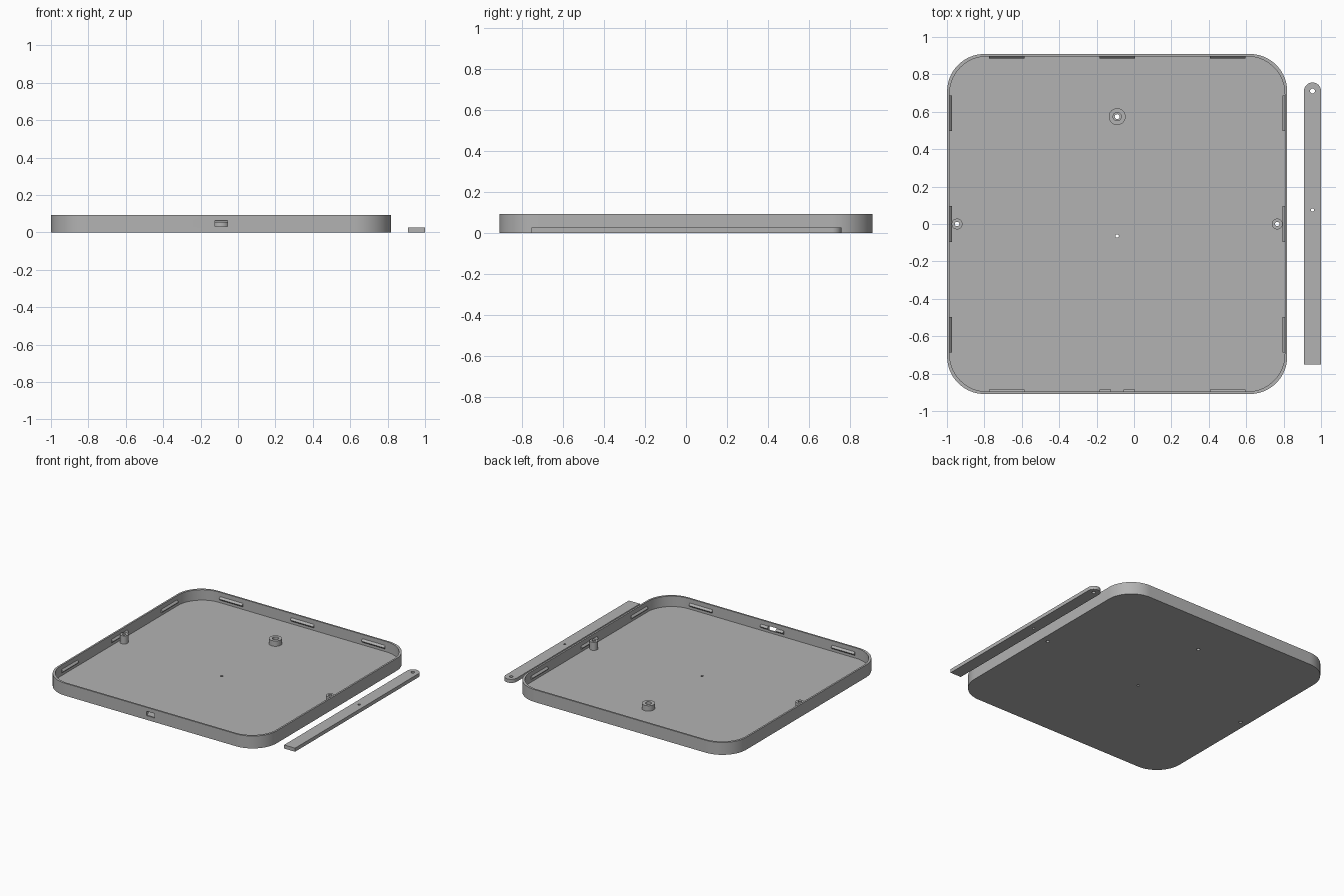
import bpy, bmesh, math
from mathutils import Matrix

if "Cube" in bpy.data.objects:
    bpy.data.objects.remove(bpy.data.objects["Cube"])

CX = -0.09            # tray centre in x
HALF, WALL = 0.909, 0.013
FLOOR, TOP = 0.015, 0.093
POST_X, BOSS_Y = 0.856, 0.574

grey = bpy.data.materials.new("light grey")
grey.diffuse_color = (0.45, 0.45, 0.45, 1)
grey.use_nodes = True
grey.node_tree.nodes["Principled BSDF"].inputs["Base Color"].default_value = grey.diffuse_color


def link(name, mesh):
    ob = bpy.data.objects.new(name, mesh)
    bpy.context.collection.objects.link(ob)
    mesh.materials.clear()
    mesh.materials.append(grey)
    return ob


def arc(cx, cy, r, a0, a1, n):
    return [(cx + r * math.cos(math.radians(a0 + (a1 - a0) * i / n)),
             cy + r * math.sin(math.radians(a0 + (a1 - a0) * i / n))) for i in range(n + 1)]


def circle(cx, cy, r, n=32):
    return arc(cx, cy, r, 0, 360, n)[:-1]


def rounded_square(half, r):
    c, pts = half - r, []
    for k, (sx, sy) in enumerate([(1, 1), (-1, 1), (-1, -1), (1, -1)]):
        pts += arc(CX + sx * c, sy * c, r, 90 * k, 90 * k + 90, 20)
    return pts


def prism(name, loops, z0, z1):
    """Extrude an outline; any further loops become holes."""
    cu = bpy.data.curves.new(name, 'CURVE')
    cu.dimensions, cu.fill_mode, cu.extrude = '2D', 'BOTH', (z1 - z0) / 2
    for pts in loops:
        sp = cu.splines.new('POLY')
        sp.points.add(len(pts) - 1)
        for p, (x, y) in zip(sp.points, pts):
            p.co = (x, y, 0, 1)
        sp.use_cyclic_u = True
    tmp = bpy.data.objects.new("outline", cu)
    bpy.context.collection.objects.link(tmp)
    bpy.context.view_layer.update()
    me = bpy.data.meshes.new_from_object(tmp.evaluated_get(bpy.context.evaluated_depsgraph_get()))
    bpy.data.objects.remove(tmp)
    bm = bmesh.new()
    bm.from_mesh(me)
    bmesh.ops.remove_doubles(bm, verts=bm.verts, dist=1e-5)
    bmesh.ops.recalc_face_normals(bm, faces=bm.faces)
    bmesh.ops.translate(bm, verts=bm.verts, vec=(0, 0, (z0 + z1) / 2))
    bm.to_mesh(me)
    bm.free()
    return link(name, me)


def cut(ob, cutters):
    for c in cutters:
        m = ob.modifiers.new("cut", 'BOOLEAN')
        m.operation, m.solver, m.object = 'DIFFERENCE', 'EXACT', c
    bpy.context.view_layer.update()
    me = bpy.data.meshes.new_from_object(ob.evaluated_get(bpy.context.evaluated_depsgraph_get()))
    ob.modifiers.clear()
    ob.data = me


# Tray: rounded block, hollowed, drilled and with a cable port in the front wall
tray = prism("tray", [rounded_square(HALF, 0.2)], 0, TOP)
cavity = prism("cavity_cutter", [rounded_square(HALF - WALL, 0.2)], FLOOR, 0.2)
drills = [prism("drill_cutter", [circle(x, y, r)], -0.1, 0.05) for x, y, r in
          [(CX, -0.064, 0.009), (CX, BOSS_Y, 0.013),
           (CX - POST_X, 0, 0.012), (CX + POST_X, 0, 0.012)]]
port = prism("port_cutter", [[(-0.123, -1), (-0.056, -1), (-0.056, -0.8), (-0.123, -0.8)]], 0.031, 0.064)
cut(tray, [cavity, port] + drills)

# Snap ridges: three triangular bars on each inner wall
inner = HALF - WALL
for side in range(4):
    rot = Matrix.Translation((CX, 0, 0)) @ Matrix.Rotation(side * math.pi / 2, 4, 'Z')
    for k in (-1, 0, 1):
        bm = bmesh.new()
        section = [(-inner - 0.003, 0.034), (-inner, 0.034), (-inner + 0.012, 0.047),
                   (-inner, 0.061), (-inner - 0.003, 0.061)]
        f = bm.faces.new([bm.verts.new((k * 0.591 - 0.095, y, z)) for y, z in section])
        ext = bmesh.ops.extrude_face_region(bm, geom=[f])["geom"]
        bmesh.ops.translate(bm, verts=[v for v in ext if isinstance(v, bmesh.types.BMVert)],
                            vec=(0.19, 0, 0))
        bmesh.ops.recalc_face_normals(bm, faces=bm.faces)
        bm.transform(rot)
        me = bpy.data.meshes.new("snap_ridge")
        bm.to_mesh(me)
        bm.free()
        ridge = link("snap_ridge", me)
        if side == 0 and k == 0:
            cut(ridge, [port])

for c in [cavity, port] + drills:
    bpy.data.objects.remove(c)

# Screw posts at the side walls and the pivot boss on the floor
round_parts = [tray]
for s in (-1, 1):
    x = CX + s * POST_X
    round_parts.append(prism("screw_post", [circle(x, 0, 0.029), circle(x, 0, 0.012)], FLOOR, 0.076))
round_parts.append(prism("pivot_boss", [circle(CX, BOSS_Y, 0.045), circle(CX, BOSS_Y, 0.022)], FLOOR, 0.055))

# Loose lever bar beside the tray, rounded at the back end, with two holes
bar = [(0.909, -0.751), (1.0, -0.751)] + arc(0.9545, 0.711, 0.0455, 0, 180, 24)
round_parts.append(prism("lever_bar", [bar, circle(0.9545, 0.711, 0.013),
                                       circle(0.9545, 0.075, 0.009)], 0, 0.027))

# Smooth the curved sides, keep the edges crisp
bpy.ops.object.select_all(action='DESELECT')
for ob in round_parts:
    ob.select_set(True)
bpy.context.view_layer.objects.active = tray
bpy.ops.object.shade_smooth_by_angle(angle=math.radians(30))
